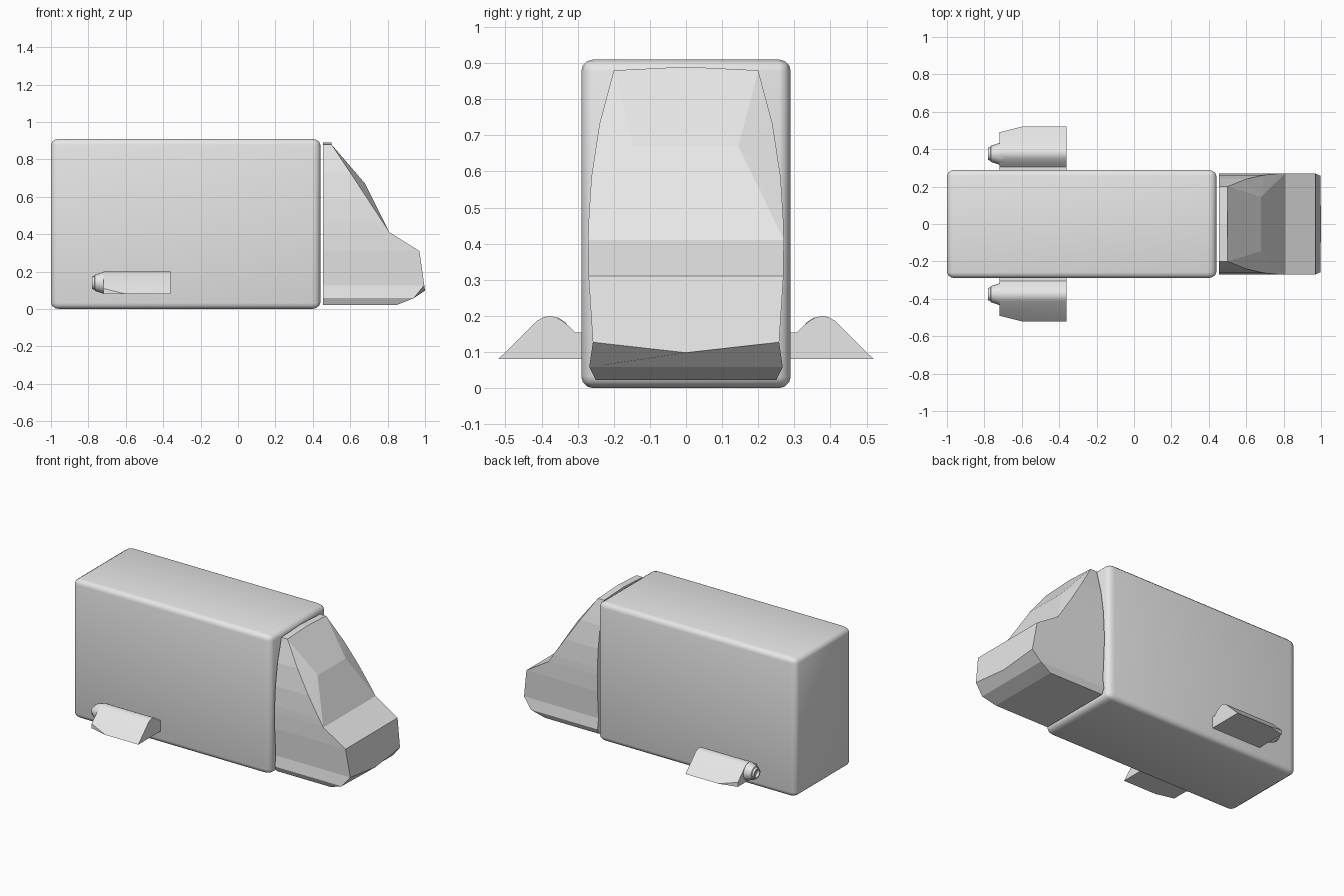
import bpy, bmesh, math
from mathutils import Matrix

cube = bpy.data.objects.get("Cube")
if cube:
    bpy.data.objects.remove(cube, do_unlink=True)

grey = bpy.data.materials.new("light_grey")
grey.use_nodes = True
grey.diffuse_color = (0.8, 0.8, 0.8, 1)
grey.node_tree.nodes["Principled BSDF"].inputs["Base Color"].default_value = (0.8, 0.8, 0.8, 1)


def finish(name, bm, smooth=False):
    """Turn a bmesh into a named, coloured object."""
    bmesh.ops.recalc_face_normals(bm, faces=bm.faces)
    mesh = bpy.data.meshes.new(name)
    bm.to_mesh(mesh)
    bm.free()
    mesh.materials.append(grey)
    obj = bpy.data.objects.new(name, mesh)
    bpy.context.collection.objects.link(obj)
    if smooth:
        bpy.ops.object.select_all(action="DESELECT")
        obj.select_set(True)
        bpy.context.view_layer.objects.active = obj
        bpy.ops.object.shade_smooth_by_angle(angle=math.radians(35))
    return obj


def box(name, low, high):
    bm = bmesh.new()
    size = [b - a for a, b in zip(low, high)]
    mid = [(a + b) / 2 for a, b in zip(low, high)]
    bmesh.ops.create_cube(bm, size=1, matrix=Matrix.Translation(mid) @ Matrix.Diagonal((*size, 1)))
    return finish(name, bm)


# Cargo body: rounded box, with the rounding stretched along its length
STRETCH = 1.5
bm = bmesh.new()
bmesh.ops.create_cube(bm, size=1, matrix=Matrix.Diagonal((1.44 / STRETCH, 0.58, 0.91, 1)))
bmesh.ops.bevel(bm, geom=bm.edges[:], offset=0.032, segments=3, profile=0.5, affect="EDGES")
bmesh.ops.transform(bm, verts=bm.verts,
                    matrix=Matrix.Translation((-0.28, 0, 0.455)) @ Matrix.Diagonal((STRETCH, 1, 1, 1)))
finish("cargo_body", bm, smooth=True)

# Cab: rows of (height, half width, front x), bottom to top
CAB_BACK = 0.455
rows = [(0.022, 0.25, 0.85), (0.058, 0.268, 0.94), (0.127, 0.258, 0.996),
        (0.31, 0.27, 0.97), (0.41, 0.271, 0.81), (0.46, 0.27, 0.777),
        (0.585, 0.262, 0.695), (0.73, 0.24, 0.6), (0.88, 0.2, 0.5)]
HOOD, TOP, NOSE = 4, len(rows) - 1, 2
bm = bmesh.new()
front = {s: [bm.verts.new((x, s * y, z)) for z, y, x in rows] for s in (1, -1)}
back = {s: [bm.verts.new((CAB_BACK, s * y, z)) for z, y, x in rows] for s in (1, -1)}
brow = {s: bm.verts.new((0.68, s * 0.145, 0.67)) for s in (1, -1)}
nose = bm.verts.new((1.0, 0, 0.098))
roof_front = bm.verts.new((0.5, 0, 0.89))
roof_back = bm.verts.new((CAB_BACK, 0, 0.89))
L, R = front[1], front[-1]
for s in (1, -1):
    f, b = front[s], back[s]
    for i in range(TOP):
        bm.faces.new((b[i], b[i + 1], f[i + 1], f[i]))
    # Windscreen corner facets fan out from the brow
    for i in range(HOOD, TOP):
        bm.faces.new((brow[s], f[i], f[i + 1]))
    bm.faces.new((roof_front, f[TOP], b[TOP], roof_back))
# Chin, nose, bonnet
bm.faces.new((L[0], L[1], R[1], R[0]))
bm.faces.new((L[1], L[NOSE], nose, R[NOSE], R[1]))
bm.faces.new((L[NOSE], L[3], R[3], R[NOSE], nose))
bm.faces.new((L[3], L[HOOD], R[HOOD], R[3]))
# Windscreen: lower and upper panes
bm.faces.new((L[HOOD], brow[1], brow[-1], R[HOOD]))
bm.faces.new((brow[1], L[TOP], roof_front, R[TOP], brow[-1]))
# Floor and rear wall
bm.faces.new((L[0], R[0], back[-1][0], back[1][0]))
bm.faces.new(back[1] + [roof_back] + back[-1][::-1])
finish("cab", bm)

# Side pods, one on each side: wedge fairing, strut and tapered nozzle
POD_BACK, POD_FRONT, POD_Y, POD_Z = -0.72, -0.36, 0.375, 0.14
section = [(0.305, 0.08), (0.305, 0.152), (0.325, 0.172), (0.345, 0.188), (0.36, 0.196),
           (0.378, 0.2), (0.396, 0.196), (0.413, 0.186), (0.52, 0.08)]
nozzle = [(-0.70, 0.059), (-0.72, 0.058), (-0.765, 0.043), (-0.768, 0.036),
          (-0.78, 0.033), (-0.78, 0.024), (-0.765, 0.02)]
for side, label in ((1, "left"), (-1, "right")):
    bm = bmesh.new()
    base = bm.faces.new([bm.verts.new((POD_BACK, side * y, z)) for y, z in section])
    new = bmesh.ops.extrude_face_region(bm, geom=[base])["geom"]
    bmesh.ops.translate(bm, vec=(POD_FRONT - POD_BACK, 0, 0),
                        verts=[v for v in new if isinstance(v, bmesh.types.BMVert)])
    # Clip the outer rear corner
    cut = bmesh.ops.bisect_plane(bm, geom=bm.verts[:] + bm.edges[:] + bm.faces[:],
                                 plane_co=(-0.6, side * 0.52, 0.08),
                                 plane_no=(-0.03, side * 0.12, 0), clear_outer=True)
    bmesh.ops.holes_fill(bm, edges=[e for e in bm.edges if e.is_boundary], sides=0)
    finish(label + "_pod_fairing", bm, smooth=True)

    y_in, y_out = sorted((side * 0.28, side * 0.306))
    box(label + "_pod_strut", (POD_BACK, y_in, 0.08), (POD_FRONT, y_out, 0.154))

    bm = bmesh.new()
    count = 16
    rings = []
    for x, r in nozzle:
        angles = [2 * math.pi * k / count for k in range(count)]
        rings.append([bm.verts.new((x, side * POD_Y + r * math.cos(a), POD_Z + r * math.sin(a)))
                      for a in angles])
    for a, b in zip(rings, rings[1:]):
        for k in range(count):
            n = (k + 1) % count
            bm.faces.new((a[k], a[n], b[n], b[k]))
    bm.faces.new(rings[0])
    bm.faces.new(rings[-1])
    finish(label + "_pod_nozzle", bm, smooth=True)
